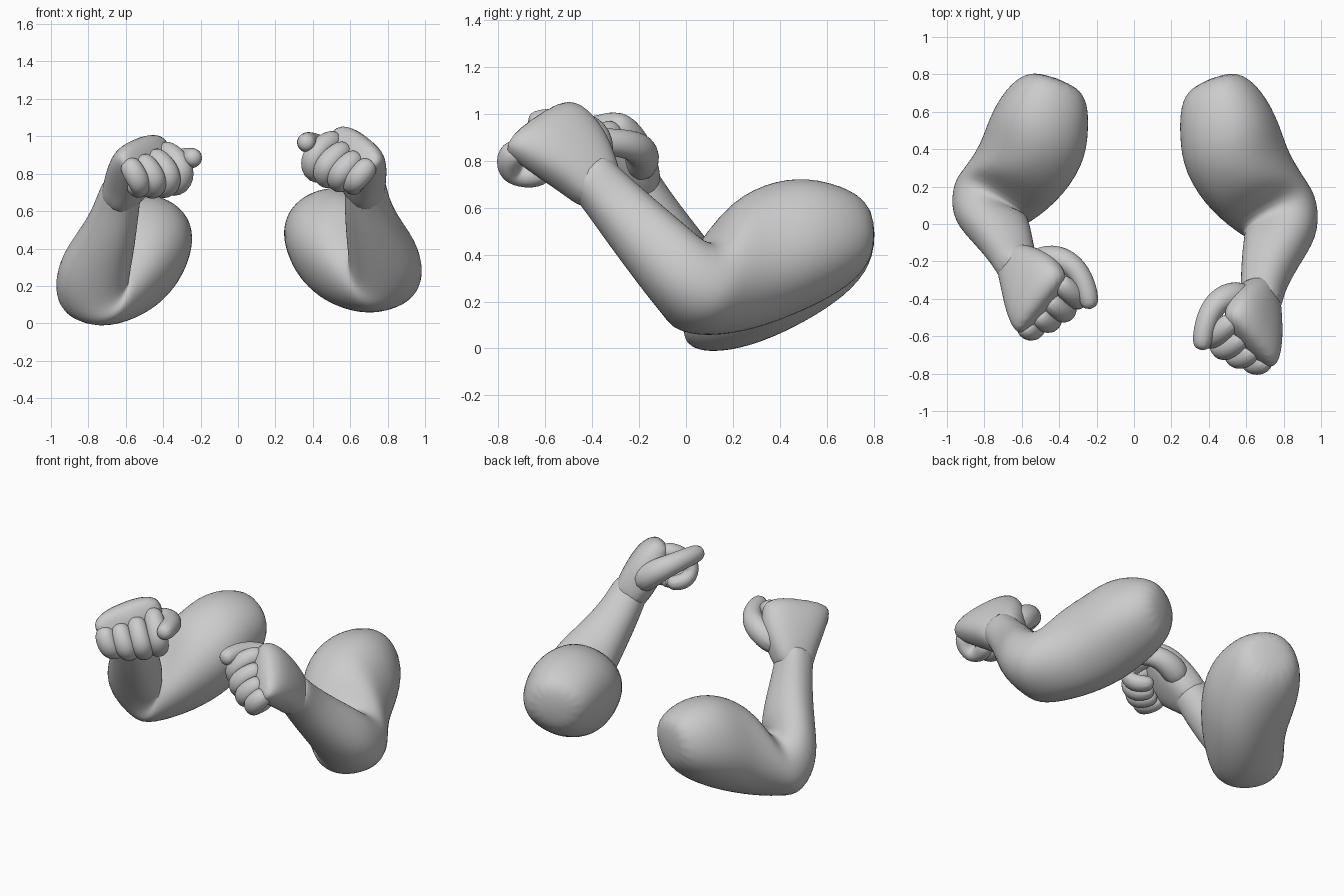
import bpy, bmesh
from math import cos, sin, tau
from mathutils import Vector, Matrix

cube = bpy.data.objects.get("Cube")
if cube:
    bpy.data.objects.remove(cube, do_unlink=True)

grey = bpy.data.materials.new("skin_grey")
grey.use_nodes = True
tone = (0.6, 0.6, 0.6, 1)
grey.diffuse_color = tone
grey.node_tree.nodes["Principled BSDF"].inputs["Base Color"].default_value = tone


def power(value, exponent):
    return abs(value) ** exponent * (1 if value > 0 else -1)


def loft(name, rings, sides, side_sign, boxy=1.0):
    """Skin rings given as (centre, half axis, half axis), then smooth them."""
    bm = bmesh.new()
    loops = []
    for centre, u, v in rings:
        loop = []
        for i in range(sides):
            a = tau * (i + 0.5) / sides
            p = centre + u * power(cos(a), boxy) + v * power(sin(a), boxy)
            loop.append(bm.verts.new((p.x * side_sign, p.y, p.z)))
        loops.append(loop)
    for low, high in zip(loops, loops[1:]):
        for i in range(sides):
            j = (i + 1) % sides
            bm.faces.new((low[i], low[j], high[j], high[i]))
    bm.faces.new(loops[0])
    bm.faces.new(loops[-1])
    bmesh.ops.recalc_face_normals(bm, faces=bm.faces)
    for face in bm.faces:
        face.smooth = True
    mesh = bpy.data.meshes.new(name)
    bm.to_mesh(mesh)
    bm.free()
    mesh.materials.append(grey)
    obj = bpy.data.objects.new(name, mesh)
    bpy.context.collection.objects.link(obj)
    smooth = obj.modifiers.new("smooth", "SUBSURF")
    smooth.levels = smooth.render_levels = 2


def tangents(points):
    last = len(points) - 1
    return [(points[min(i + 1, last)] - points[max(i - 1, 0)]).normalized()
            for i in range(last + 1)]


def flat_rings(spans, grow=1.04):
    """Rings from two opposite edge points and a half width."""
    centres = [(a + b) / 2 for a, b, w in spans]
    rings = []
    for (a, b, w), c, t in zip(spans, centres, tangents(centres)):
        half = (b - a) / 2
        rings.append((c, half * grow, half.cross(t).normalized() * w * grow))
    return rings


def round_rings(points, radii):
    """Round rings along a path, turned evenly by a fixed reference."""
    reference = Vector((0.6, -0.6, -0.5))
    rings = []
    for p, t, r in zip(points, tangents(points), radii):
        u = t.cross(reference).normalized()
        rings.append((p, u * r, t.cross(u) * r))
    return rings


def frame(along, across):
    x = Vector(along).normalized()
    z = x.cross(Vector(across)).normalized()
    return Matrix((x, z.cross(x), z)).transposed()


# Arm from shoulder over elbow into the hand: outer edge, inner edge, half width
ARM = [
    ((.45, .79, .37), (.37, .77, .58), .12),
    ((.52, .71, .28), (.38, .68, .66), .205),
    ((.60, .55, .20), (.41, .50, .71), .255),
    ((.68, .36, .13), (.40, .31, .67), .26),
    ((.78, .18, .08), (.54, .13, .58), .245),
    ((.83, .02, .07), (.73, .08, .40), .225),
    ((.85, -.09, .15), (.74, .02, .49), .195),
    ((.79, -.21, .29), (.70, -.09, .59), .16),
    ((.74, -.36, .50), (.66, -.21, .69), .125),
    ((.72, -.45, .63), (.65, -.30, .77), .11),
    ((.72, -.52, .71), (.64, -.37, .85), .10),
]
# Palm from wrist to knuckles: little finger edge, thumb edge, half thickness
PALM = [
    ((.73, -.42, .59), (.66, -.27, .70), .08),
    ((.73, -.50, .67), (.60, -.31, .80), .11),
    ((.75, -.63, .76), (.54, -.36, .92), .115),
    ((.75, -.75, .84), (.52, -.45, 1.03), .10),
    ((.72, -.78, .87), (.50, -.53, 1.04), .06),
]
# First and last finger paths; the others lie between
INDEX = [(.54, -.50, .99), (.46, -.58, .96), (.39, -.63, .89), (.38, -.58, .80), (.48, -.48, .79)]
LITTLE = [(.71, -.71, .86), (.67, -.76, .81), (.62, -.75, .755), (.60, -.68, .73), (.65, -.58, .75)]
FINGER_RADII = (.060, .064, .064, .060, .050)
THUMB = [(.62, -.39, .79), (.49, -.38, .91), (.41, -.45, .955), (.37, -.57, .97), (.36, -.68, .965)]
THUMB_RADII = (.09, .08, .066, .060, .052)
FINGER_NAMES = ("index", "middle", "ring", "little")

# Hand pose: wrist to thumb tip, and wrist to little finger joint
WRIST = Vector((.68, -.37, .70))
LEFT_HAND = frame((-.32, -.29, .27), (-.06, -.39, .04))
RIGHT_HAND = frame((-.40, -.24, .21), (-.10, -.38, .05))
ELBOW_RING = 5
WRIST_RING = 9


def build_arm(label, side_sign, elbow_shift, wrist_shift, turn):
    def hand_point(p):
        return turn @ (Vector(p) - WRIST) + WRIST + wrist_shift

    # Upper arm and forearm in one skin, bent at the elbow
    spans = []
    for i, (a, b, w) in enumerate(ARM):
        if i > WRIST_RING:
            spans.append((hand_point(a), hand_point(b), w))
            continue
        if i <= ELBOW_RING:
            shift = elbow_shift * (i / ELBOW_RING)
        else:
            t = (i - ELBOW_RING) / (WRIST_RING - ELBOW_RING)
            shift = elbow_shift.lerp(wrist_shift, t)
        spans.append((Vector(a) + shift, Vector(b) + shift, w))
    loft(label + "_arm", flat_rings(spans), 16, side_sign, 0.9)

    # Palm
    spans = [(hand_point(a), hand_point(b), w) for a, b, w in PALM]
    loft(label + "_palm", flat_rings(spans), 16, side_sign, 0.8)

    # Curled fingers
    for n, finger in enumerate(FINGER_NAMES):
        t = n / 3
        bulge = Vector((-.01, -.02, -.01)) * (4 * t * (1 - t))
        path = [Vector(p).lerp(Vector(q), t) + bulge for p, q in zip(INDEX, LITTLE)]
        rings = [(turn @ (c - WRIST) + WRIST + wrist_shift, turn @ u, turn @ v)
                 for c, u, v in round_rings(path, FINGER_RADII)]
        loft(label + "_" + finger + "_finger", rings, 10, side_sign)

    # Thumb
    rings = round_rings([hand_point(p) for p in THUMB], THUMB_RADII)
    loft(label + "_thumb", rings, 10, side_sign)


still = Vector((0, 0, 0))
build_arm("left", 1, still, still, Matrix.Identity(3))
build_arm("right", -1, Vector((0, .06, -.08)), Vector((-.05, .17, -.02)),
          RIGHT_HAND @ LEFT_HAND.transposed())
